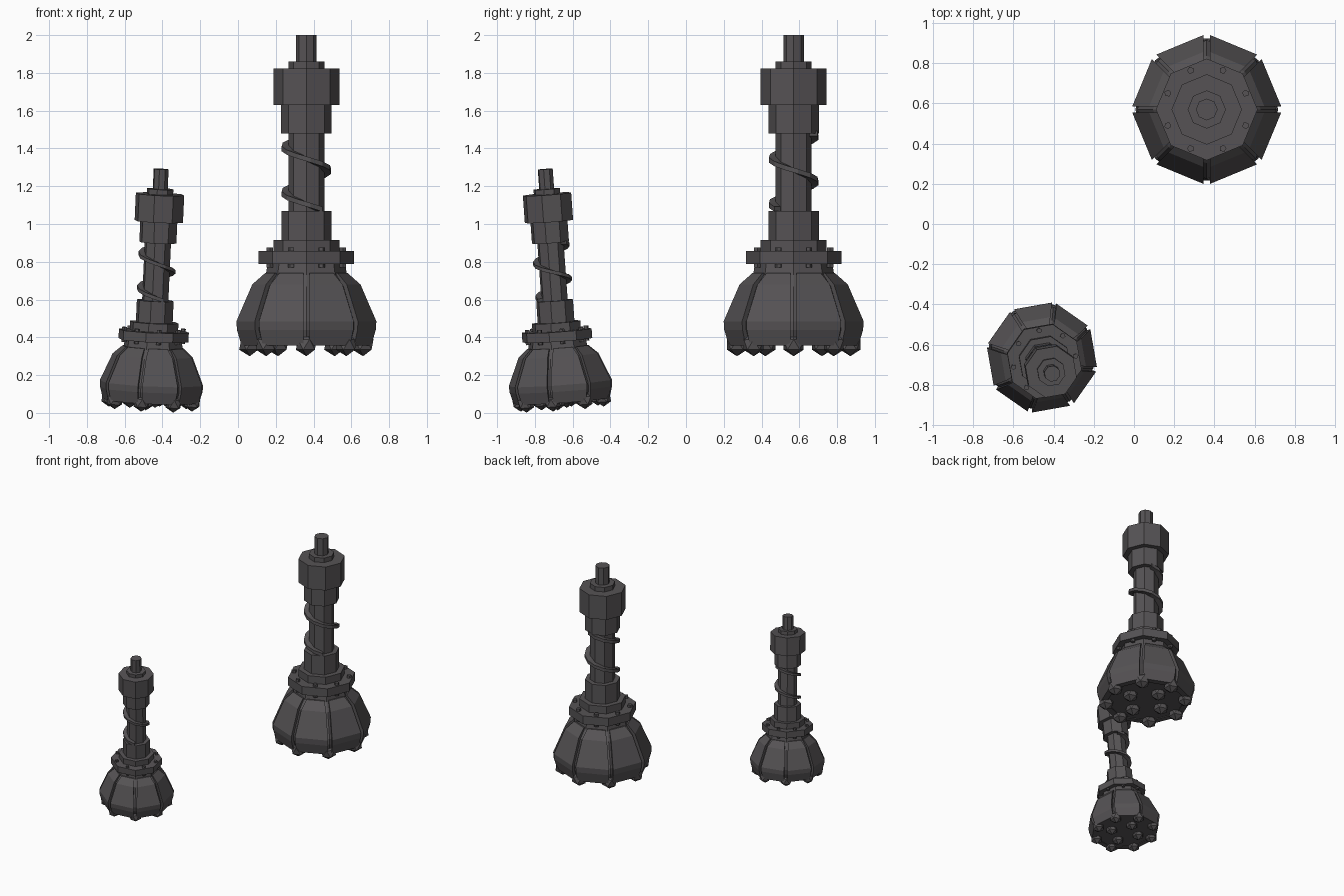
import bpy, bmesh, math
from math import sin, cos, pi, radians
from mathutils import Matrix, Vector

if "Cube" in bpy.data.objects:
    bpy.data.objects.remove(bpy.data.objects["Cube"])

steel = bpy.data.materials.new("dark_steel")
steel.diffuse_color = (0.092, 0.086, 0.090, 1)
steel.use_nodes = True
steel.node_tree.nodes["Principled BSDF"].inputs["Base Color"].default_value = steel.diffuse_color


def finish(bm, name, xf):
    bmesh.ops.recalc_face_normals(bm, faces=bm.faces[:])
    me = bpy.data.meshes.new(name)
    bm.to_mesh(me)
    bm.free()
    me.materials.append(steel)
    ob = bpy.data.objects.new(name, me)
    ob.matrix_world = xf
    bpy.context.collection.objects.link(ob)


def lathe(bm, profile, n=8, center=(0, 0), phase=0.0):
    """Closed n-sided solid from (radius, z) points."""
    rings = [[bm.verts.new((center[0] + r * cos(phase + 2 * pi * i / n),
                            center[1] + r * sin(phase + 2 * pi * i / n), z))
              for i in range(n)] for r, z in profile]
    for a, b in zip(rings, rings[1:]):
        for i in range(n):
            j = (i + 1) % n
            bm.faces.new((a[i], a[j], b[j], b[i]))
    bm.faces.new(rings[0][::-1])
    bm.faces.new(rings[-1])


def drill(prefix, xf):
    # stacked octagonal shaft parts: name, radius, bottom, top
    parts = [("neck_collar", 0.175, 0.85, 0.916), ("mounting_flange", 0.253, 0.788, 0.856),
             ("lower_sleeve", 0.133, 0.91, 1.07), ("drill_shaft", 0.095, 1.06, 1.49),
             ("upper_sleeve", 0.134, 1.48, 1.635), ("drive_coupling", 0.175, 1.63, 1.823),
             ("coupling_cap", 0.095, 1.82, 1.86), ("drive_stub", 0.054, 1.85, 2.0)]
    for name, r, z0, z1 in parts:
        bm = bmesh.new()
        lathe(bm, [(r, z0 - 0.3), (r, z1 - 0.3)])
        finish(bm, prefix + name, xf)

    # inner core of the head, seen in the grooves
    bm = bmesh.new()
    lathe(bm, [(0.32, 0.065), (0.346, 0.14), (0.346, 0.185), (0.268, 0.37), (0.215, 0.43), (0.205, 0.49)])
    finish(bm, prefix + "head_core", xf)

    # eight armour plates separated by grooves at the corners
    bm = bmesh.new()
    outer = [(0.350, 0.058), (0.374, 0.14), (0.377, 0.185), (0.293, 0.38), (0.225, 0.44)]
    loop = outer + [(r - 0.05, z) for r, z in reversed(outer)]
    h, gap = pi / 8, 0.017
    for k in range(8):
        rot = Matrix.Rotation(h + k * pi / 4, 3, 'Z')
        sides = [[bm.verts.new(rot @ Vector((r * cos(h), s * (r * sin(h) - gap), z))) for r, z in loop]
                 for s in (-1, 1)]
        n, m = len(loop), len(outer)
        for i in range(n):
            j = (i + 1) % n
            bm.faces.new((sides[0][i], sides[0][j], sides[1][j], sides[1][i]))
        for sd in sides:
            for i in range(m - 1):
                bm.faces.new((sd[i], sd[i + 1], sd[n - 2 - i], sd[n - 1 - i]))
    finish(bm, prefix + "head_plates", xf)

    # flange bolts
    bm = bmesh.new()
    for k in range(8):
        a = h + k * pi / 4
        lathe(bm, [(0.018, 0.47), (0.018, 0.576)], 5, (0.21 * cos(a), 0.21 * sin(a)), a)
    finish(bm, prefix + "flange_bolts", xf)

    # cutting teeth: outer ring of eight, inner ring of four
    bm = bmesh.new()
    for count, r in ((8, 0.30), (4, 0.15)):
        for k in range(count):
            a = 2 * pi * k / count
            bmesh.ops.create_icosphere(bm, subdivisions=1, radius=0.062,
                                       matrix=Matrix.Translation((r * cos(a), r * sin(a), 0.062)))
    finish(bm, prefix + "cutting_teeth", xf)

    # spiral flute wound round the shaft
    bm = bmesh.new()
    prev = None
    for deg in range(-290, 330, 30):
        a, z = radians(deg), 0.985 - 0.24 * deg / 360
        ring = [bm.verts.new((r * cos(a), r * sin(a), z + dz))
                for r, dz in ((0.088, -0.013), (0.133, -0.013), (0.133, 0.013), (0.088, 0.013))]
        if prev:
            for i in range(4):
                j = (i + 1) % 4
                bm.faces.new((prev[i], prev[j], ring[j], ring[i]))
        else:
            bm.faces.new(ring)
        prev = ring
    bm.faces.new(prev)
    finish(bm, prefix + "spiral_flute", xf)


# upright large drill
drill("large_", Matrix.Translation((0.362, 0.57, 0.30)))

# smaller drill, turned and leaning a little
lean = Vector((0, 0, 1)).rotation_difference(Vector((0.045, -0.071, 1))).to_matrix().to_4x4()
drill("small_", Matrix.Translation((-0.464, -0.655, 0.02)) @ lean
      @ Matrix.Rotation(radians(-12.5), 4, 'Z') @ Matrix.Scale(0.75, 4))
